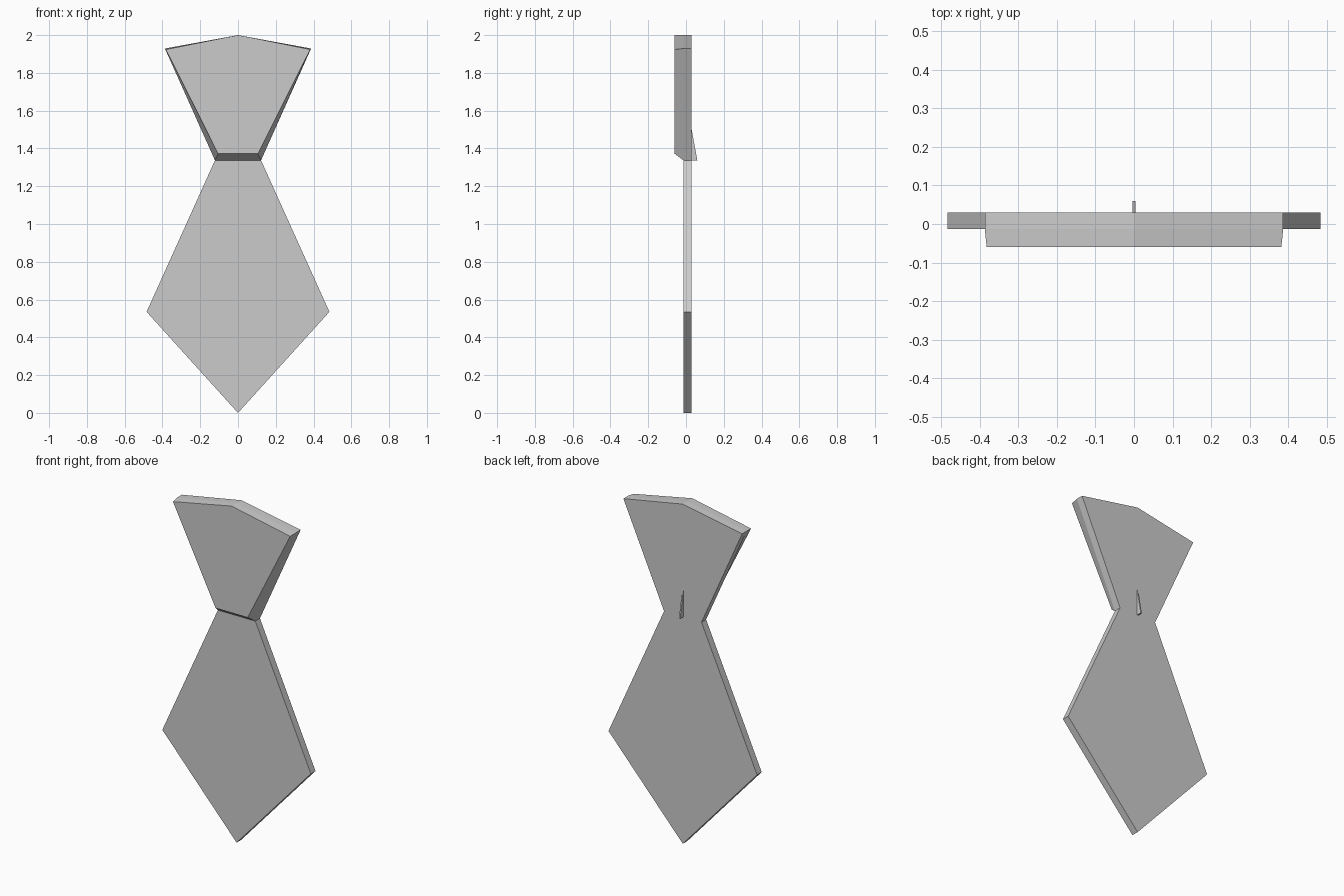
import bpy
import bmesh

cube = bpy.data.objects.get("Cube")
if cube:
    bpy.data.objects.remove(cube, do_unlink=True)

COLOUR = (0.6, 0.6, 0.6, 1)
grey = bpy.data.materials.new("plain grey")
grey.use_nodes = True
grey.diffuse_color = COLOUR
grey.node_tree.nodes["Principled BSDF"].inputs["Base Color"].default_value = COLOUR

BACK, MID, FRONT = 0.03, -0.013, -0.06


def mirrored(half):
    """Close a right-hand outline by mirroring the points that are off centre."""
    return half + [(-x, z) for x, z in reversed(half) if x > 0]


def loft(name, sections):
    """Join matching closed loops of 3D points and cap both ends."""
    bm = bmesh.new()
    loops = [[bm.verts.new(p) for p in s] for s in sections]
    for a, b in zip(loops, loops[1:]):
        for i in range(len(a)):
            j = (i + 1) % len(a)
            bm.faces.new((a[i], a[j], b[j], b[i]))
    bm.faces.new(loops[0])
    bm.faces.new(loops[-1])
    bmesh.ops.recalc_face_normals(bm, faces=bm.faces[:])
    mesh = bpy.data.meshes.new(name)
    bm.to_mesh(mesh)
    bm.free()
    mesh.materials.append(grey)
    obj = bpy.data.objects.new(name, mesh)
    bpy.context.collection.objects.link(obj)


def at_depth(outline, y):
    return [(x, y, z) for x, z in outline]


# Hanging blade: a flat pointed kite cut off at the neck
blade = mirrored([(0, 0), (0.484, 0.535), (0.122, 1.337)])
loft("tie_blade", [at_depth(blade, BACK), at_depth(blade, MID)])

# Flared knot: straight sides at the back, bevelled towards its front face
knot_back = mirrored([(0.122, 1.337), (0.387, 1.929), (0, 2)])
knot_front = mirrored([(0.105, 1.372), (0.382, 1.924), (0, 2)])
loft("tie_knot", [at_depth(knot_back, BACK), at_depth(knot_back, MID),
                  at_depth(knot_front, FRONT)])

# Thin wedge-shaped clip on the back
clip = [(BACK, 1.337), (0.06, 1.337), (BACK, 1.5)]
loft("back_clip", [[(x, y, z) for y, z in clip] for x in (-0.004, 0.004)])
